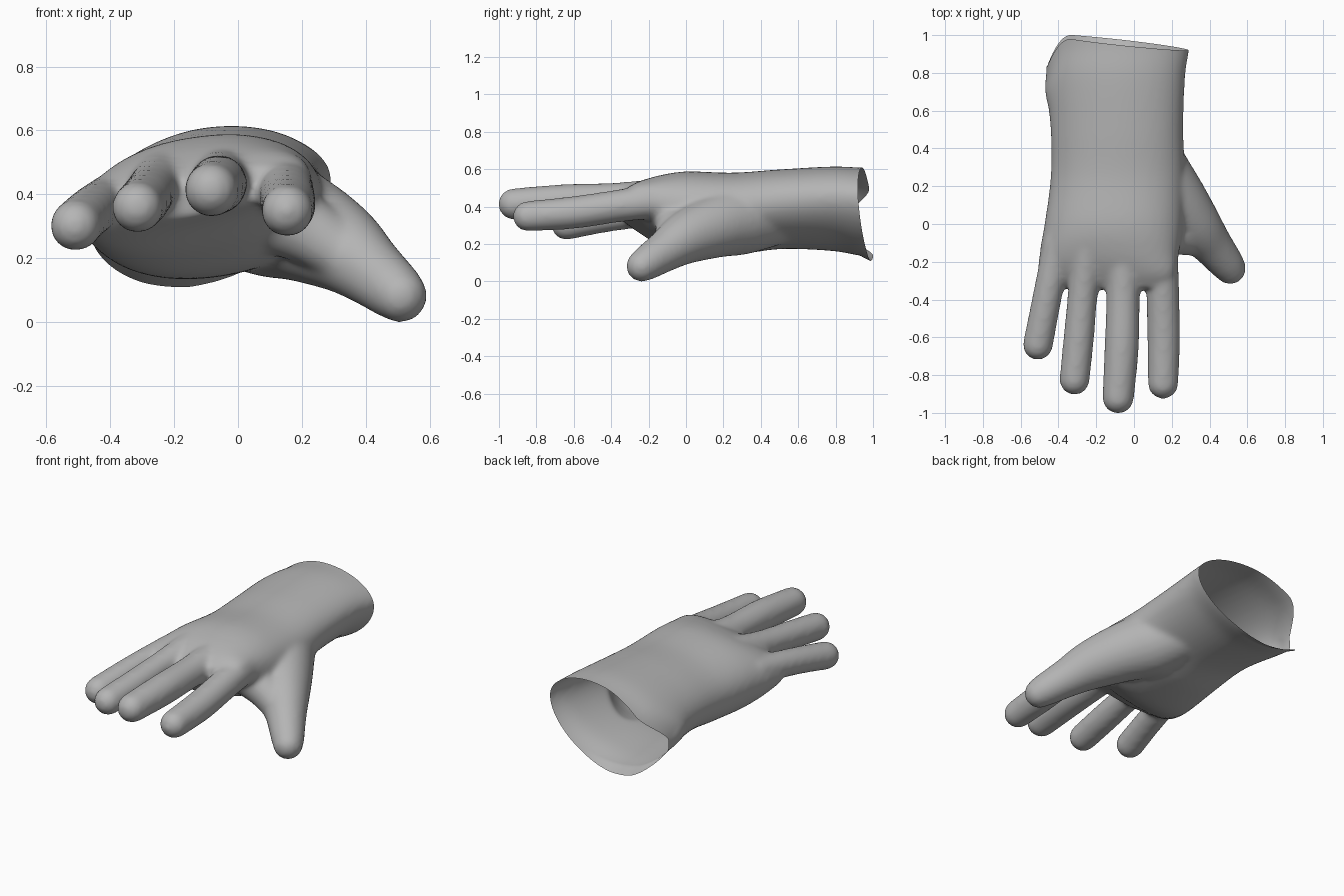
import bpy, bmesh, math
from mathutils import Vector

if "Cube" in bpy.data.objects:
    bpy.data.objects.remove(bpy.data.objects["Cube"])


def spline(rows, steps=5):
    """Catmull-Rom interpolation of equal-length tuples."""
    out = []
    for i in range(len(rows) - 1):
        quad = (rows[max(i - 1, 0)], rows[i], rows[i + 1], rows[min(i + 2, len(rows) - 1)])
        for s in range(steps):
            t = s / steps
            out.append([0.5 * (2 * b + (c - a) * t + (2 * a - 5 * b + 4 * c - d) * t * t
                               + (3 * b - a - 3 * c + d) * t ** 3) for a, b, c, d in zip(*quad)])
    out.append(list(rows[-1]))
    return out


def loft(bm, rings):
    """Closed solid through a list of point rings."""
    loops = [[bm.verts.new(p) for p in ring] for ring in rings]
    n = len(loops[0])
    faces = []
    for a, b in zip(loops, loops[1:]):
        for i in range(n):
            j = (i + 1) % n
            faces.append(bm.faces.new((a[i], a[j], b[j], b[i])))
    faces.append(bm.faces.new(loops[0][::-1]))
    faces.append(bm.faces.new(loops[-1]))
    bmesh.ops.recalc_face_normals(bm, faces=faces)


def tube(bm, rows, n=24):
    """Round-ended tapered tube; rows are x, y, z, radius."""
    pts = spline(rows)
    centres = [Vector(p[:3]) for p in pts]
    radii = [p[3] for p in pts]
    start = (centres[1] - centres[0]).normalized()
    end = (centres[-1] - centres[-2]).normalized()
    angles = [math.radians(a) for a in (15, 30, 45, 60, 75, 87)]
    stations = [(centres[0] - start * radii[0] * math.sin(a), radii[0] * math.cos(a), start)
                for a in reversed(angles)]
    for i, c in enumerate(centres):
        d = (centres[min(i + 1, len(centres) - 1)] - centres[max(i - 1, 0)]).normalized()
        stations.append((c, radii[i], d))
    stations += [(centres[-1] + end * radii[-1] * math.sin(a), radii[-1] * math.cos(a), end)
                 for a in angles]
    rings = []
    for c, r, d in stations:
        u = d.cross(Vector((0, 0, 1))).normalized()
        v = u.cross(d)
        rings.append([c + (u * math.cos(k * math.tau / n) + v * math.sin(k * math.tau / n)) * r
                      for k in range(n)])
    loft(bm, rings)


def clamp(v):
    return min(max(v, 0), 1)


bm = bmesh.new()

# Cuff, wrist and palm: y, centre x, centre z, half width, half height, tilt, squareness
body = [
    (1.10, -0.085, 0.370, 0.392, 0.238, 14, 1.8),
    (0.95, -0.085, 0.373, 0.390, 0.230, 14, 1.8),
    (0.78, -0.100, 0.390, 0.378, 0.217, 13, 1.9),
    (0.50, -0.090, 0.387, 0.355, 0.207, 10, 2.0),
    (0.25, -0.085, 0.362, 0.358, 0.216, 8, 2.1),
    (0.00, -0.105, 0.365, 0.370, 0.218, 8, 2.2),
    (-0.15, -0.130, 0.382, 0.372, 0.170, 10, 2.3),
    (-0.26, -0.138, 0.400, 0.362, 0.105, 12, 2.3),
    (-0.34, -0.085, 0.405, 0.270, 0.060, 11, 2.2),
]
rings = []
for y, cx, cz, w, h, tilt, power in spline(body):
    t = math.radians(tilt)
    ring = []
    for k in range(48):
        c, s = math.cos(k * math.tau / 48), math.sin(k * math.tau / 48)
        px = w * math.copysign(abs(c) ** (2 / power), c)
        pz = h * math.copysign(abs(s) ** (2 / power), s)
        ring.append((cx + px * math.cos(t) - pz * math.sin(t), y,
                     cz + px * math.sin(t) + pz * math.cos(t)))
    rings.append(ring)
loft(bm, rings)

# Fingers, index to little
tube(bm, [(0.14, -0.14, 0.435, 0.095), (0.152, -0.36, 0.405, 0.087),
          (0.157, -0.60, 0.370, 0.087), (0.154, -0.845, 0.350, 0.081)])
tube(bm, [(-0.05, -0.16, 0.450, 0.10), (-0.058, -0.38, 0.440, 0.089),
          (-0.065, -0.65, 0.430, 0.091), (-0.084, -0.92, 0.415, 0.084)])
tube(bm, [(-0.24, -0.14, 0.440, 0.095), (-0.270, -0.36, 0.415, 0.080),
          (-0.292, -0.60, 0.385, 0.081), (-0.315, -0.825, 0.360, 0.080)])
tube(bm, [(-0.40, -0.10, 0.385, 0.080), (-0.446, -0.32, 0.358, 0.078),
          (-0.476, -0.47, 0.335, 0.078), (-0.509, -0.64, 0.303, 0.080)])

# Thumb with its heel, and the web joining it to the palm
tube(bm, [(0.00, 0.50, 0.36, 0.16), (0.09, 0.30, 0.335, 0.19), (0.205, 0.15, 0.295, 0.17),
          (0.32, 0.00, 0.235, 0.142), (0.41, -0.11, 0.165, 0.112),
          (0.49, -0.21, 0.100, 0.093), (0.508, -0.235, 0.084, 0.085)])
tube(bm, [(0.13, -0.05, 0.33, 0.12), (0.23, -0.06, 0.28, 0.105), (0.32, -0.08, 0.22, 0.09)])

mesh = bpy.data.meshes.new("glove")
bm.to_mesh(mesh)
bm.free()
glove = bpy.data.objects.new("glove", mesh)
bpy.context.collection.objects.link(glove)

# Fuse all parts into one smooth skin
remesh = glove.modifiers.new("fuse", 'REMESH')
remesh.mode = 'VOXEL'
remesh.voxel_size = 0.014
smooth = glove.modifiers.new("relax", 'SMOOTH')
smooth.factor = 0.5
smooth.iterations = 12
bpy.context.view_layer.update()
deps = bpy.context.evaluated_depsgraph_get()
skin = bpy.data.meshes.new_from_object(glove.evaluated_get(deps))
glove.modifiers.clear()
glove.data = skin

# Slanted open cuff: rim set back at the outer corner, slight flare on the lower lip
bm = bmesh.new()
bm.from_mesh(skin)
bmesh.ops.bisect_plane(bm, geom=bm.verts[:] + bm.edges[:] + bm.faces[:], dist=1e-5,
                       plane_co=(0, 0.978, 0), plane_no=(0.10, 1, 0.064), clear_outer=True)
for v in bm.verts:
    x, y, z = v.co
    if y > 0.6:
        v.co.y -= 0.17 * clamp((-0.33 - x) / 0.13) ** 2 * (y - 0.6) / 0.4
    if y > 0.93:
        v.co.z -= 0.4 * (y - 0.93) * clamp((0.3 - z) / 0.15) * clamp((0.05 - x) / 0.2)
low = min(v.co.z for v in bm.verts)
for v in bm.verts:
    v.co.z -= low
bm.to_mesh(skin)
bm.free()
for p in skin.polygons:
    p.use_smooth = True

grey = bpy.data.materials.new("glove grey")
grey.diffuse_color = (0.46, 0.46, 0.46, 1)
grey.use_nodes = True
grey.node_tree.nodes["Principled BSDF"].inputs["Base Color"].default_value = grey.diffuse_color
skin.materials.clear()
skin.materials.append(grey)
